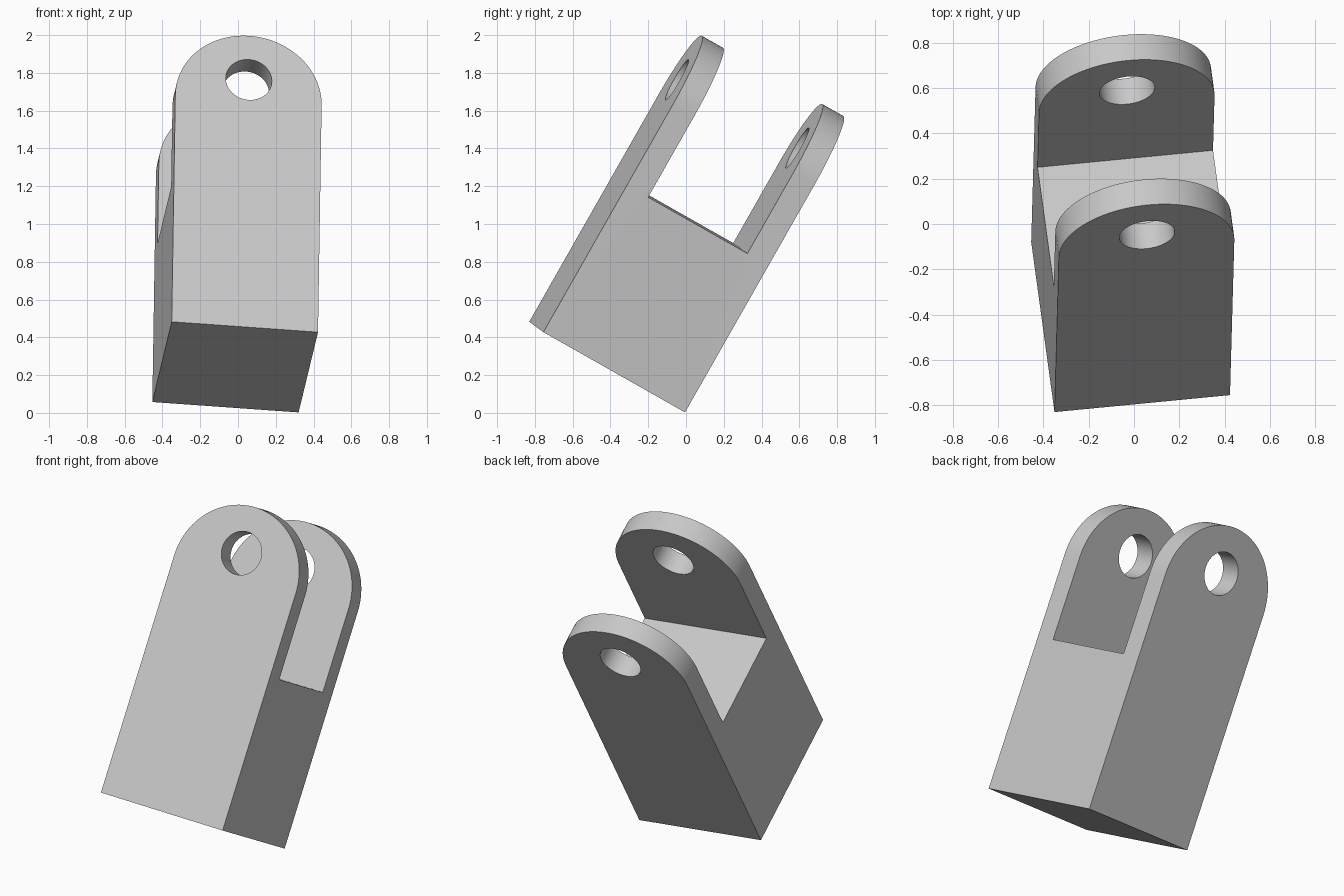
import bpy, bmesh, math
from mathutils import Vector, Matrix

cube = bpy.data.objects.get("Cube")
if cube:
    bpy.data.objects.remove(cube, do_unlink=True)

WIDTH, DEPTH, THICK = 0.78, 0.868, 0.13
ARC_Z, FLOOR_Z = 1.383, 0.895
HOLE_Z, HOLE_R = 1.506, 0.123
R = WIDTH / 2

grey = bpy.data.materials.new("light_grey")
grey.use_nodes = True
colour = (0.58, 0.58, 0.58, 1)
grey.diffuse_color = colour
grey.node_tree.nodes["Principled BSDF"].inputs["Base Color"].default_value = colour


def prism(name, outline, depth):
    """Extrude an x-z outline along y, centred on y = 0."""
    bm = bmesh.new()
    face = bm.faces.new([bm.verts.new((x, -depth / 2, z)) for x, z in outline])
    moved = bmesh.ops.extrude_face_region(bm, geom=[face])["geom"]
    verts = [v for v in moved if isinstance(v, bmesh.types.BMVert)]
    bmesh.ops.translate(bm, verts=verts, vec=(0, depth, 0))
    bmesh.ops.recalc_face_normals(bm, faces=bm.faces)
    mesh = bpy.data.meshes.new(name)
    bm.to_mesh(mesh)
    bm.free()
    mesh.materials.append(grey)
    obj = bpy.data.objects.new(name, mesh)
    bpy.context.collection.objects.link(obj)
    return obj


def arc(radius, z, sweep, steps):
    return [(radius * math.cos(sweep * i / steps), z + radius * math.sin(sweep * i / steps))
            for i in range(steps + 1)]


def cut(target, cutter):
    cutter.hide_render = True
    mod = target.modifiers.new("cut", 'BOOLEAN')
    mod.operation, mod.solver, mod.object = 'DIFFERENCE', 'EXACT', cutter
    bpy.context.view_layer.objects.active = target
    bpy.ops.object.modifier_apply(modifier=mod.name)
    bpy.data.objects.remove(cutter, do_unlink=True)


# Round-topped block
bracket = prism("fork_bracket", [(-R, 0), (R, 0)] + arc(R, ARC_Z, math.pi, 48), DEPTH)

# Slot between the two lugs, then the pin hole through both
slot = prism("slot_cutter", [(-1, FLOOR_Z), (1, FLOOR_Z), (1, 3), (-1, 3)], DEPTH - 2 * THICK)
cut(bracket, slot)
cut(bracket, prism("pin_hole_cutter", arc(HOLE_R, HOLE_Z, math.tau, 48)[:-1], 2))

# Smooth round faces with sharp rims
bpy.ops.object.select_all(action='DESELECT')
bracket.select_set(True)
bpy.context.view_layer.objects.active = bracket
bpy.ops.object.shade_smooth_by_angle(angle=math.radians(30))

# Tilted resting pose
side = Vector((0.775, 0.075, -0.055)).normalized()
back = Vector((-0.105, 0.75, -0.425))
back = (back - side * back.dot(side)).normalized()
up = side.cross(back)
pose = Matrix((side, back, up)).transposed().to_4x4()
bracket.matrix_world = Matrix.Translation((-0.015, -0.4175, 0.2425)) @ pose
